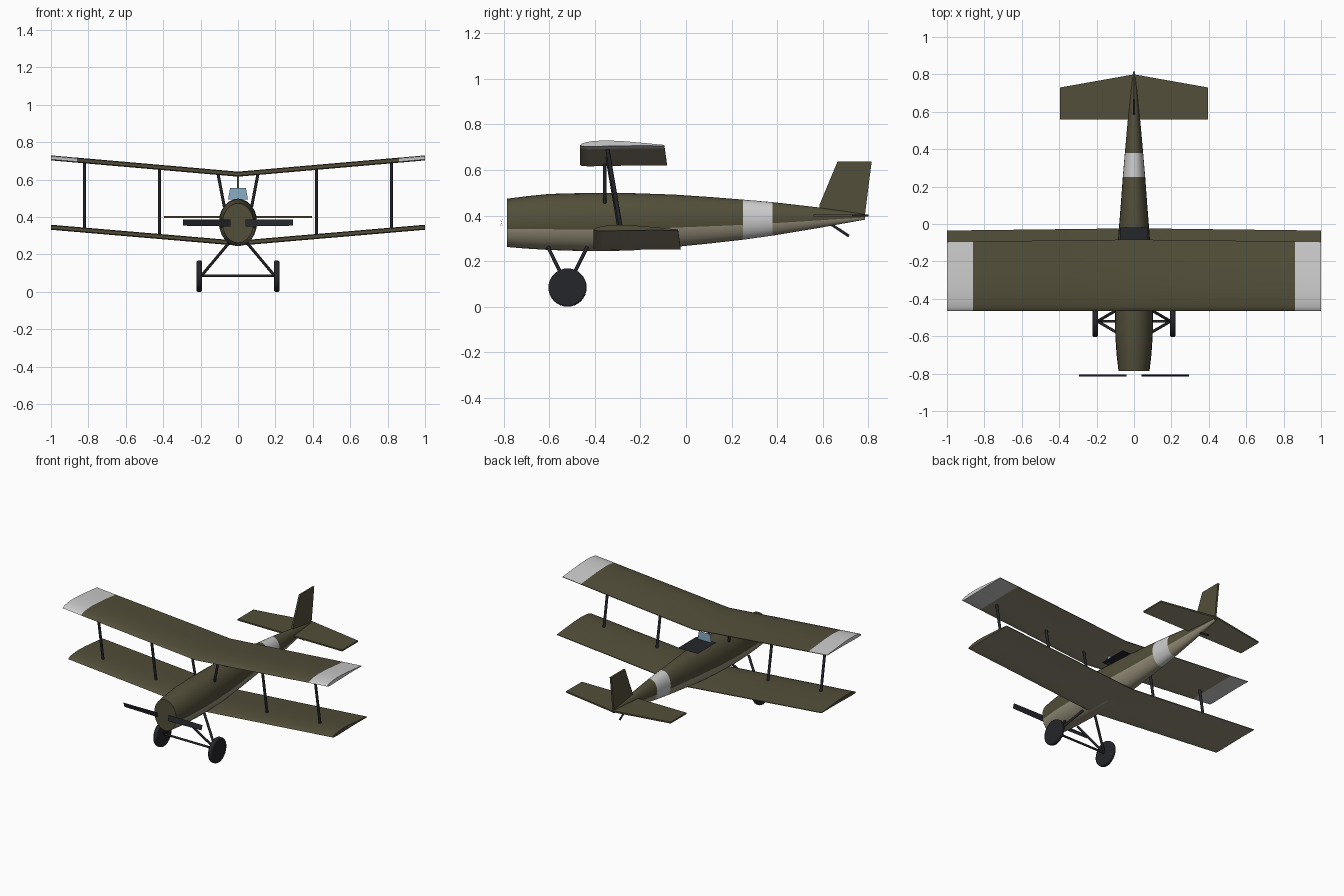
import bpy, bmesh, math
from mathutils import Vector

if "Cube" in bpy.data.objects:
    bpy.data.objects.remove(bpy.data.objects["Cube"])


def material(name, rgb):
    m = bpy.data.materials.new(name)
    m.diffuse_color = (*rgb, 1)
    m.use_nodes = True
    m.node_tree.nodes["Principled BSDF"].inputs["Base Color"].default_value = m.diffuse_color
    return m


OLIVE = material("olive", (0.085, 0.077, 0.042))
TAN = material("tan", (0.30, 0.27, 0.19))
WHITE = material("white", (0.70, 0.70, 0.70))
DARK = material("dark", (0.018, 0.019, 0.023))
BLUE = material("blue_glass", (0.25, 0.42, 0.55))


def finish(name, bm, mats, pick=None, angle=35):
    """Turn a bmesh into a smooth-shaded object; pick(face) chooses the material."""
    bmesh.ops.recalc_face_normals(bm, faces=bm.faces)
    bm.normal_update()
    if pick:
        for f in bm.faces:
            f.material_index = pick(f)
    me = bpy.data.meshes.new(name)
    bm.to_mesh(me)
    bm.free()
    for m in mats:
        me.materials.append(m)
    ob = bpy.data.objects.new(name, me)
    bpy.context.collection.objects.link(ob)
    bpy.ops.object.select_all(action='DESELECT')
    ob.select_set(True)
    bpy.context.view_layer.objects.active = ob
    bpy.ops.object.shade_smooth_by_angle(angle=math.radians(angle))
    return ob


def loft(name, rings, mats, pick=None):
    """Skin closed rings of points and cap both ends."""
    bm = bmesh.new()
    vs = [[bm.verts.new(p) for p in r] for r in rings]
    n = len(rings[0])
    for a, b in zip(vs, vs[1:]):
        for i in range(n):
            j = (i + 1) % n
            bm.faces.new((a[i], a[j], b[j], b[i]))
    bm.faces.new(vs[0])
    bm.faces.new(vs[-1])
    return finish(name, bm, mats, pick)


def rod(name, a, b, r, sides=10, mat=DARK):
    a, b = Vector(a), Vector(b)
    d = b - a
    bm = bmesh.new()
    bmesh.ops.create_cone(bm, cap_ends=True, segments=sides, radius1=r, radius2=r, depth=d.length)
    bm.transform(d.to_track_quat('Z', 'Y').to_matrix().to_4x4())
    bmesh.ops.translate(bm, vec=(a + b) / 2, verts=bm.verts)
    return finish(name, bm, [mat], angle=50)


def sheet(name, pts, mat):
    bm = bmesh.new()
    bm.faces.new([bm.verts.new(p) for p in pts])
    return finish(name, bm, [mat])


# Fuselage: y, half width, bottom z, top z
stations = [(-0.785, 0.083, 0.262, 0.474), (-0.70, 0.093, 0.255, 0.485),
            (-0.60, 0.100, 0.249, 0.495), (-0.45, 0.102, 0.244, 0.499),
            (-0.25, 0.096, 0.246, 0.499), (-0.05, 0.083, 0.262, 0.492),
            (0.10, 0.071, 0.277, 0.482), (0.25, 0.060, 0.294, 0.470),
            (0.38, 0.049, 0.312, 0.459), (0.58, 0.031, 0.345, 0.436),
            (0.785, 0.010, 0.382, 0.408)]
N = 24
rings = []
for y, w, lo, hi in stations:
    rings.append([(w * math.cos(2 * math.pi * i / N), y,
                   (lo + hi) / 2 + (hi - lo) / 2 * math.sin(2 * math.pi * i / N)) for i in range(N)])


def fuselage_paint(f):
    c = f.calc_center_median()
    if len(f.verts) > 4:
        return 0
    if 0.25 < c.y < 0.38:
        return 2
    i = min(range(len(stations) - 1), key=lambda k: abs((stations[k][0] + stations[k + 1][0]) / 2 - c.y))
    lo = (stations[i][2] + stations[i + 1][2]) / 2
    hi = (stations[i][3] + stations[i + 1][3]) / 2
    return 1 if (c.z - lo) / (hi - lo) < 0.37 else 0


loft("fuselage", rings, [OLIVE, TAN, WHITE], fuselage_paint)

# Wings: airfoil as (chord fraction, height)
airfoil = [(0, 0.006), (0.015, 0.012), (0.06, 0.018), (0.15, 0.024), (0.3, 0.027), (0.5, 0.024),
           (0.75, 0.016), (1, 0.007), (1, 0.003), (0.7, 0.004), (0.35, 0.002), (0.1, 0.0), (0.02, 0.002)]


def wing(name, front, z_root, z_tip, white_tips):
    rs = []
    for x in (-1, -0.86, -0.43, 0, 0.43, 0.86, 1):
        t = abs(x)
        chord = 0.382 - 0.012 * t
        rs.append([(x, front + u * chord, z_root + (z_tip - z_root) * t + h) for u, h in airfoil])

    def paint(f):
        if white_tips and abs(f.calc_center_median().x) > 0.86:
            return 2
        return 1 if f.normal.z < -0.5 else 0
    return loft(name, rs, [OLIVE, TAN, WHITE], paint)


wing("upper_wing", -0.465, 0.616, 0.703, True)
wing("lower_wing", -0.405, 0.247, 0.332, False)

# Tailplane and fin
outline = [(-0.395, 0.56), (0.395, 0.56), (0.395, 0.73), (0, 0.80), (-0.395, 0.73)]
loft("tailplane", [[(x, y, z) for x, y in outline] for z in (0.395, 0.405)],
     [OLIVE, TAN], lambda f: 1 if f.normal.z < -0.5 else 0)
fin = [(0.585, 0.425), (0.585, 0.445), (0.665, 0.637), (0.815, 0.637), (0.785, 0.40)]
loft("fin", [[(x, y, z) for y, z in fin] for x in (-0.006, 0.006)], [OLIVE])

# Cockpit opening and windscreen
sheet("cockpit", [(-0.075, -0.22, 0.4995), (0.075, -0.22, 0.4995),
                  (0.075, -0.02, 0.4995), (-0.075, -0.02, 0.4995)], DARK)
sheet("windscreen", [(-0.053, -0.20, 0.495), (0.053, -0.20, 0.495),
                     (0.042, -0.20, 0.556), (-0.042, -0.20, 0.556)], BLUE)

# Mirrored struts, undercarriage and propeller blades
for s, side in ((-1, "left"), (1, "right")):
    for x, place in ((0.42, "inner"), (0.82, "outer")):
        rod(f"{side}_{place}_wing_strut", (s * x, -0.284, 0.262 + 0.085 * x),
            (s * x, -0.346, 0.626 + 0.087 * x), 0.009)
    rod(f"{side}_cabane_strut", (s * 0.073, -0.357, 0.455), (s * 0.107, -0.357, 0.632), 0.008)
    for y, place in ((-0.605, "front"), (-0.435, "rear")):
        rod(f"{side}_{place}_gear_leg", (s * 0.195, -0.52, 0.087), (s * 0.05, y, 0.26), 0.008)
    # wheel with rounded tyre edge
    wheel = rod(f"{side}_wheel", (s * 0.193, -0.52, 0.084), (s * 0.221, -0.52, 0.084), 0.084, 32)
    bev = wheel.modifiers.new("tyre_edge", 'BEVEL')
    bev.width = 0.007
    bev.segments = 2
    bev.limit_method = 'ANGLE'
    bev.angle_limit = math.radians(40)
    # thin pitched blade
    sheet(f"{side}_propeller_blade",
          [(s * 0.04, -0.810 - s * 0.005, 0.350), (s * 0.295, -0.810 - s * 0.005, 0.354),
           (s * 0.295, -0.810 + s * 0.005, 0.386), (s * 0.04, -0.810 + s * 0.005, 0.388)], DARK)
rod("axle", (-0.2, -0.52, 0.087), (0.2, -0.52, 0.087), 0.007)

# Tail skid
rod("tail_skid", (0, 0.63, 0.366), (0, 0.715, 0.31), 0.006)
